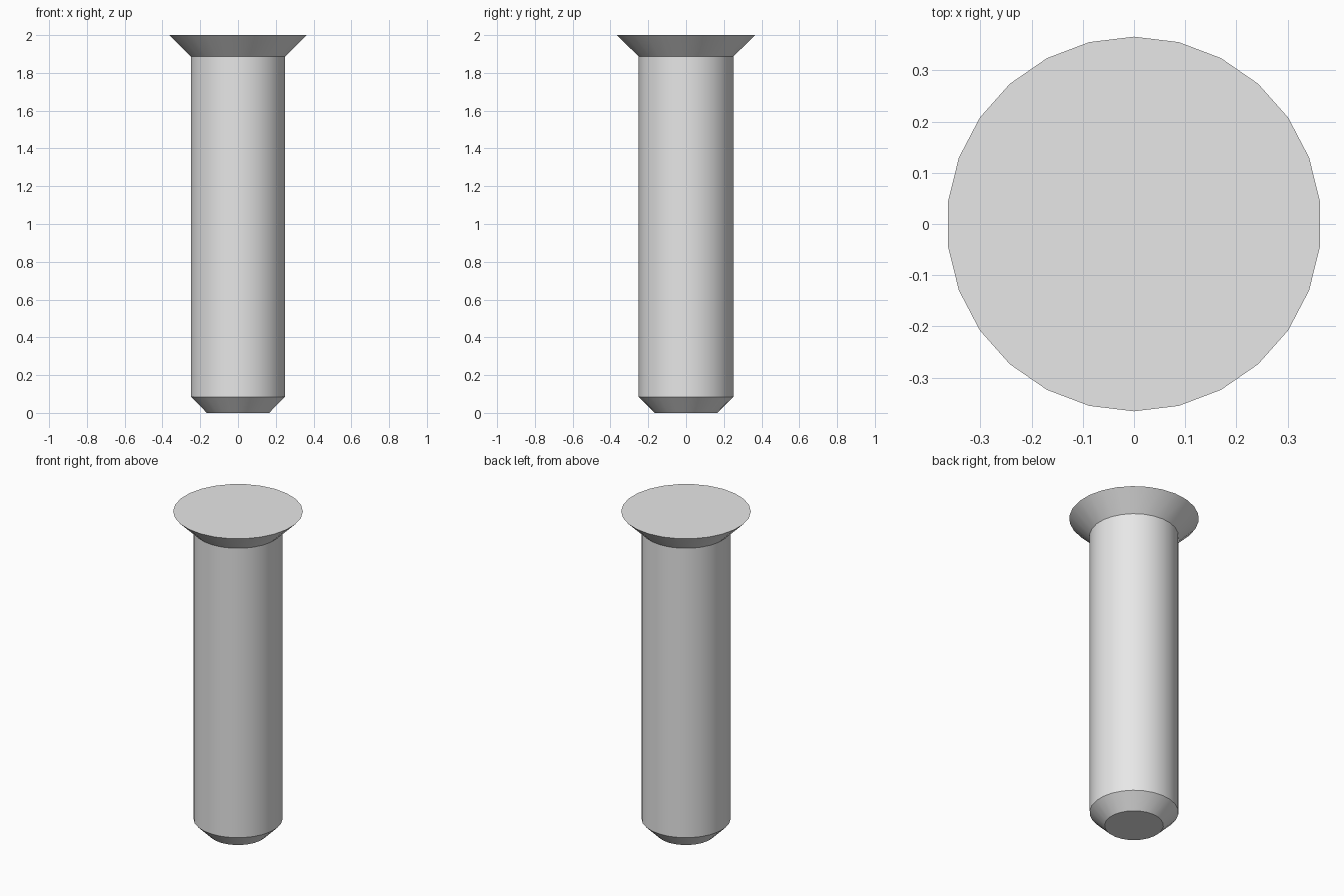
import bpy
import bmesh
from math import sin, cos, pi, radians

cube = bpy.data.objects.get("Cube")
if cube:
    bpy.data.objects.remove(cube, do_unlink=True)

SIDES = 26

# Plain grey metal
metal = bpy.data.materials.new("grey_metal")
metal.use_nodes = True
grey = (0.8, 0.8, 0.8, 1)
metal.diffuse_color = grey
metal.node_tree.nodes["Principled BSDF"].inputs["Base Color"].default_value = grey


def lathe(name, profile):
    """Closed solid of revolution from (radius, height) pairs, bottom to top."""
    bm = bmesh.new()
    rings = []
    for r, z in profile:
        angles = [pi / 2 + 2 * pi * i / SIDES for i in range(SIDES)]
        rings.append([bm.verts.new((r * cos(a), r * sin(a), z)) for a in angles])
    for low, high in zip(rings, rings[1:]):
        for i in range(SIDES):
            j = (i + 1) % SIDES
            bm.faces.new((low[i], low[j], high[j], high[i]))
    bm.faces.new(rings[0][::-1])
    bm.faces.new(rings[-1])
    mesh = bpy.data.meshes.new(name)
    bm.to_mesh(mesh)
    bm.free()
    mesh.materials.append(metal)
    obj = bpy.data.objects.new(name, mesh)
    bpy.context.collection.objects.link(obj)
    bpy.ops.object.select_all(action="DESELECT")
    obj.select_set(True)
    bpy.context.view_layer.objects.active = obj
    bpy.ops.object.shade_smooth_by_angle(angle=radians(30))
    return obj


# Chamfered tip, straight shank and flared countersunk head in one solid
lathe("countersunk_rivet", [(0.166, 0), (0.251, 0.085), (0.251, 1.887), (0.366, 2)])
